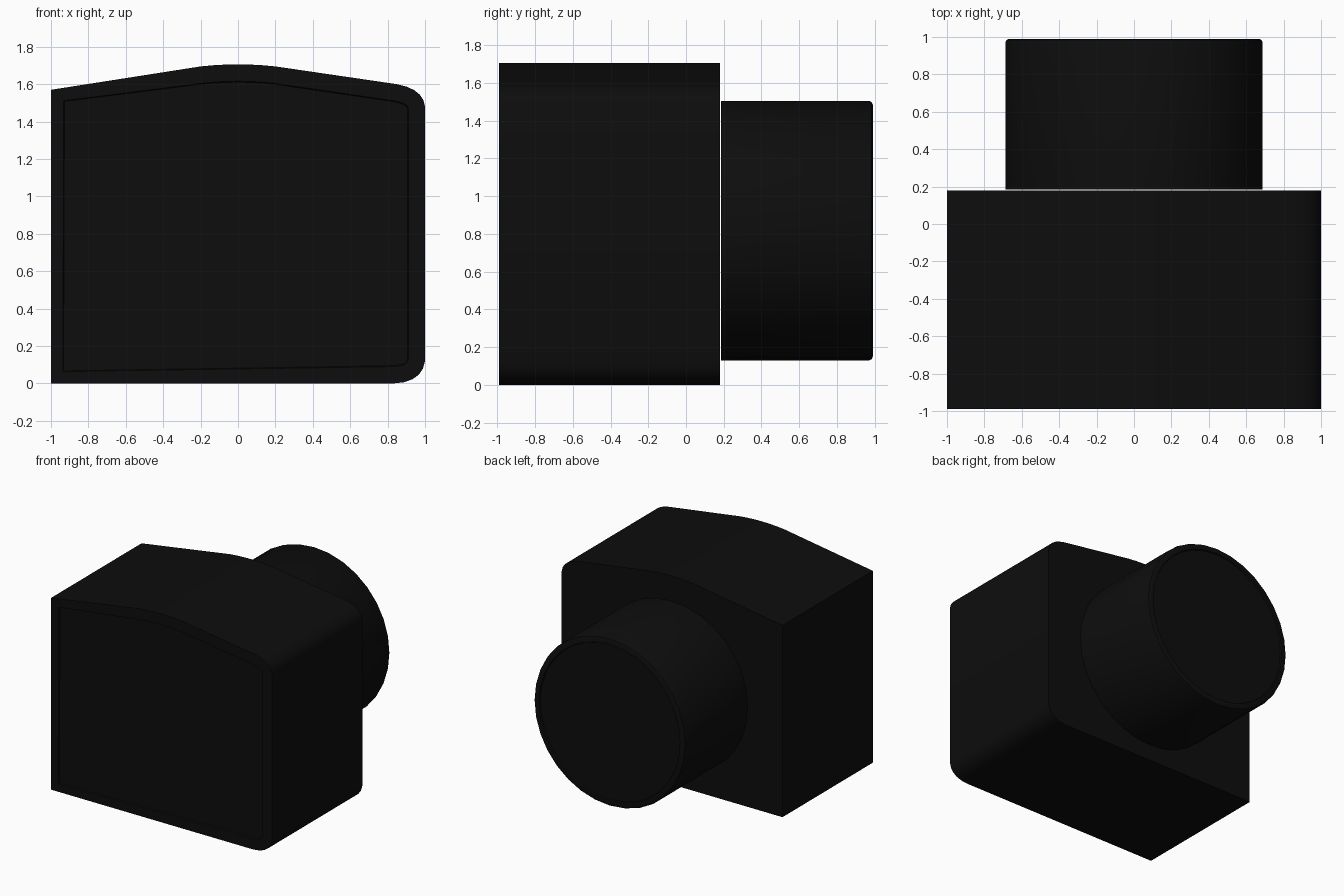
import bpy, bmesh, math
from mathutils import Matrix

if "Cube" in bpy.data.objects:
    bpy.data.objects.remove(bpy.data.objects["Cube"])

black = bpy.data.materials.new("matte_black")
black.diffuse_color = (0.004, 0.004, 0.004, 1)
black.use_nodes = True
black.node_tree.nodes["Principled BSDF"].inputs["Base Color"].default_value = black.diffuse_color


def finish(bm, name):
    bmesh.ops.recalc_face_normals(bm, faces=bm.faces)
    mesh = bpy.data.meshes.new(name)
    bm.to_mesh(mesh)
    bm.free()
    mesh.materials.append(black)
    mesh.shade_smooth()
    mesh.set_sharp_from_angle(angle=math.radians(30))
    obj = bpy.data.objects.new(name, mesh)
    bpy.context.collection.objects.link(obj)
    return obj


def curve(a, ctrl, b, n):
    # quadratic arc from a to b, pulled towards ctrl
    return [tuple((1 - t) ** 2 * p + 2 * t * (1 - t) * c + t * t * q
                  for p, c, q in zip(a, ctrl, b))
            for t in (i / n for i in range(n + 1))]


# Body: profile with a peaked top and rounded right corners, extruded in y
FRONT, BACK = -0.99, 0.18
profile = [(-1, 0)]
profile += curve((0.83, 0), (0.985, 0.005), (1, 0.12), 5)
profile += curve((1, 1.48), (0.99, 1.575), (0.85, 1.60), 5)
profile += curve((0.2, 1.695), (0, 1.717), (-0.2, 1.695), 6)
profile += [(-1, 1.57)]
bm = bmesh.new()
front = bm.faces.new([bm.verts.new((x, FRONT, z)) for x, z in profile])
ext = bmesh.ops.extrude_face_region(bm, geom=[front], use_keep_orig=True)
bmesh.ops.translate(bm, vec=(0, BACK - FRONT, 0),
                    verts=[v for v in ext["geom"] if isinstance(v, bmesh.types.BMVert)])
bmesh.ops.recalc_face_normals(bm, faces=bm.faces)
# shallow rear-screen panel set into the front face
front = min(bm.faces, key=lambda f: f.calc_center_median().y)
bmesh.ops.inset_region(bm, faces=[front], thickness=0.09)
bmesh.ops.inset_region(bm, faces=[front], thickness=0.005, depth=-0.012)
finish(bm, "camera_body")

# Lens barrel: cylinder along y with a softened outer rim
Y0, Y1, R = 0.185, 0.99, 0.688
bm = bmesh.new()
bmesh.ops.create_cone(bm, cap_ends=True, segments=32, radius1=R, radius2=R, depth=Y1 - Y0,
                      matrix=Matrix.Translation((0, (Y0 + Y1) / 2, 0.817))
                      @ Matrix.Rotation(math.radians(-90), 4, 'X'))
rim = [e for e in bm.edges if all(v.co.y > Y1 - 0.01 for v in e.verts)]
bmesh.ops.bevel(bm, geom=rim, offset=0.02, segments=2, profile=0.5, affect='EDGES')
# lens glass set slightly inside the rim
glass = max(bm.faces, key=lambda f: f.calc_center_median().y)
bmesh.ops.inset_region(bm, faces=[glass], thickness=0.03)
bmesh.ops.inset_region(bm, faces=[glass], thickness=0.005, depth=-0.01)
finish(bm, "lens_barrel")
